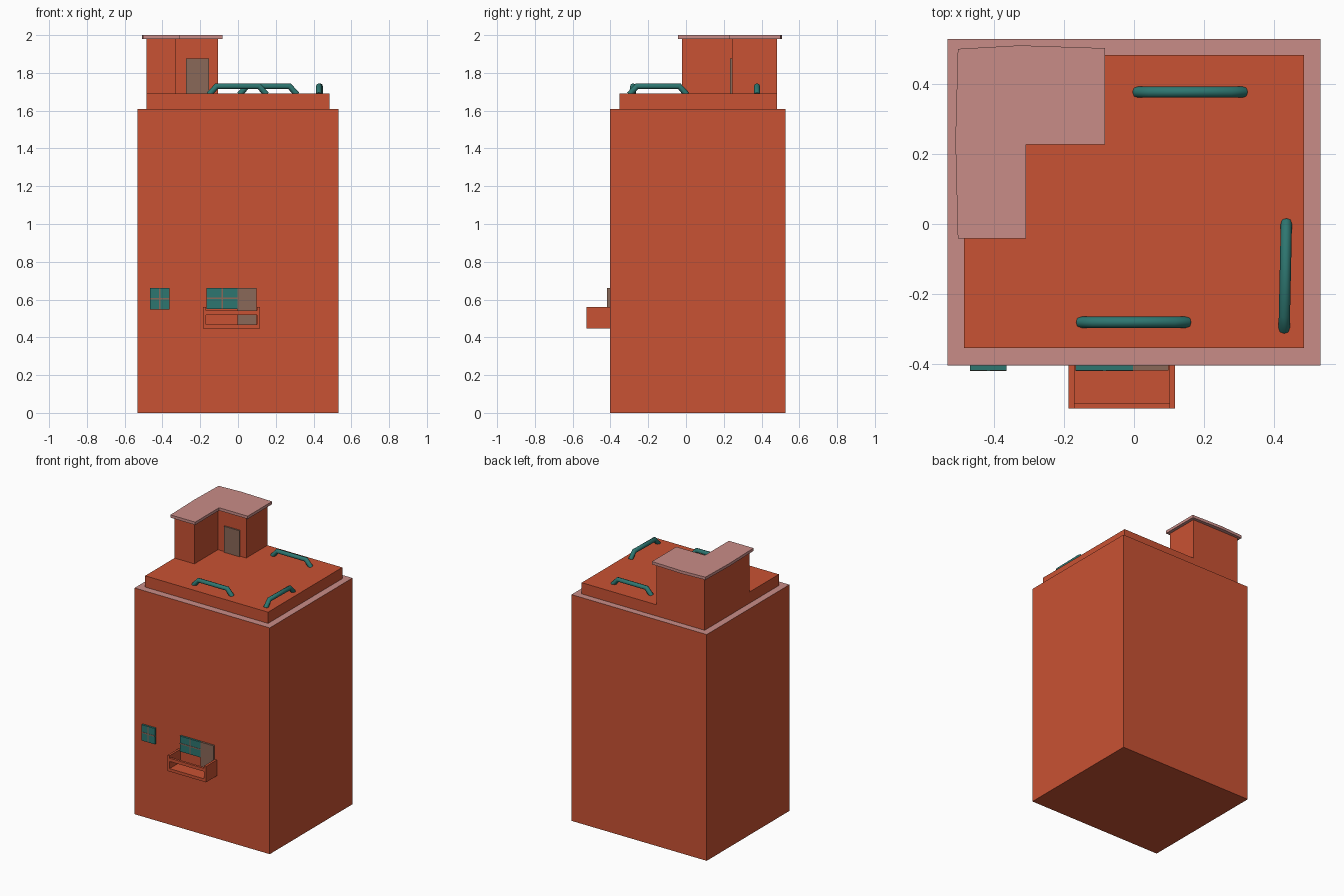
import bpy, bmesh, math
from mathutils import Vector

if "Cube" in bpy.data.objects:
    bpy.data.objects.remove(bpy.data.objects["Cube"])


def material(name, rgb):
    m = bpy.data.materials.new(name)
    m.diffuse_color = (*rgb, 1)
    m.use_nodes = True
    m.node_tree.nodes["Principled BSDF"].inputs["Base Color"].default_value = m.diffuse_color
    return m


BRICK = material("brick orange", (0.584, 0.084, 0.033))
PINK = material("roof pink", (0.584, 0.262, 0.242))
TEAL = material("teal", (0.027, 0.181, 0.162))
DOOR = material("door brown", (0.254, 0.138, 0.098))


def prism(name, outline, z0, z1, *mats):
    """Extrude a flat outline; a second material goes on the top face."""
    bm = bmesh.new()
    face = bm.faces.new([bm.verts.new((x, y, z0)) for x, y in outline])
    top = bmesh.ops.extrude_face_region(bm, geom=[face])["geom"]
    verts = [g for g in top if isinstance(g, bmesh.types.BMVert)]
    bmesh.ops.translate(bm, verts=verts, vec=(0, 0, z1 - z0))
    bmesh.ops.recalc_face_normals(bm, faces=bm.faces)
    for f in bm.faces:
        f.material_index = len(mats) - 1 if f.normal.z > 0.5 else 0
    mesh = bpy.data.meshes.new(name)
    bm.to_mesh(mesh)
    bm.free()
    for m in mats:
        mesh.materials.append(m)
    obj = bpy.data.objects.new(name, mesh)
    bpy.context.collection.objects.link(obj)
    return obj


def box(name, x, y, z, *mats):
    outline = [(x[0], y[0]), (x[1], y[0]), (x[1], y[1]), (x[0], y[1])]
    return prism(name, outline, z[0], z[1], *mats)


# Tower with pale ledge, and the raised roof deck
WALL = -0.403
box("tower", (-0.532, 0.532), (WALL, 0.527), (0, 1.61), BRICK, PINK)
box("roof_deck", (-0.484, 0.484), (-0.353, 0.481), (1.61, 1.69), BRICK)

# L-shaped stair house with overhanging roof and door
prism("stair_house", [(-0.484, -0.022), (-0.328, -0.022), (-0.328, 0.243),
                      (-0.105, 0.243), (-0.105, 0.481), (-0.484, 0.481)],
      1.69, 1.981, BRICK)
prism("stair_house_roof", [(-0.502, -0.042), (-0.308, -0.042), (-0.308, 0.227),
                           (-0.083, 0.227), (-0.083, 0.501), (-0.325, 0.509),
                           (-0.502, 0.499), (-0.509, 0.24)], 1.98, 2.0, PINK)
box("stair_house_door", (-0.275, -0.153), (0.233, 0.245), (1.69, 1.875), DOOR)


# Bent tube rails on the deck
def rail(name, x, y, angle):
    path = [(-0.152, 1.685), (-0.112, 1.73), (0.112, 1.73), (0.152, 1.685)]
    curve = bpy.data.curves.new(name, "CURVE")
    curve.dimensions = "3D"
    curve.bevel_depth = 0.016
    curve.bevel_resolution = 2
    curve.use_fill_caps = True
    spline = curve.splines.new("POLY")
    spline.points.add(len(path) - 1)
    a = Vector((math.cos(angle), math.sin(angle)))
    for p, (d, z) in zip(spline.points, path):
        p.co = (x + a.x * d, y + a.y * d, z, 1)
    temp = bpy.data.objects.new(name + "_path", curve)
    bpy.context.collection.objects.link(temp)
    mesh = bpy.data.meshes.new_from_object(
        temp.evaluated_get(bpy.context.evaluated_depsgraph_get()))
    bpy.data.objects.remove(temp)
    mesh.materials.clear()
    mesh.materials.append(TEAL)
    obj = bpy.data.objects.new(name, mesh)
    bpy.context.collection.objects.link(obj)
    bpy.ops.object.select_all(action="DESELECT")
    obj.select_set(True)
    bpy.context.view_layer.objects.active = obj
    bpy.ops.object.shade_smooth_by_angle(angle=math.radians(50))


rail("front_rail", -0.001, -0.28, 0)
rail("back_rail", 0.16, 0.376, 0)
rail("side_rail", 0.431, -0.148, math.radians(88.8))


# Windows: teal panes with a thin cross of bars
def window(name, x0, x1, z0, z1):
    box(name + "_pane", (x0, x1), (WALL - 0.014, WALL + 0.005), (z0, z1), TEAL)
    cx, cz, w = (x0 + x1) / 2, (z0 + z1) / 2 + 0.002, 0.004
    y = (WALL - 0.016, WALL - 0.01)
    box(name + "_upright_bar", (cx - w, cx + w), y, (z0, z1), DOOR)
    box(name + "_cross_bar", (x0, x1), y, (cz - w, cz + w), DOOR)


window("small_window", -0.467, -0.363, 0.547, 0.66)
window("balcony_window", -0.166, -0.003, 0.55, 0.66)
box("balcony_door", (-0.003, 0.099), (WALL - 0.014, WALL + 0.005), (0.465, 0.66), DOOR)

# Balcony: floor, two side walls, front rail above an opening
X0, X1, T, FRONT = -0.186, 0.117, 0.016, -0.526
BACK = WALL + 0.004
box("balcony_floor", (X0 + T, X1 - T), (FRONT, BACK), (0.447, 0.468), BRICK)
box("balcony_left_wall", (X0, X0 + T), (FRONT, BACK), (0.447, 0.56), BRICK)
box("balcony_right_wall", (X1 - T, X1), (FRONT, BACK), (0.447, 0.56), BRICK)
box("balcony_front_rail", (X0 + T, X1 - T), (FRONT, FRONT + T), (0.519, 0.56 - 0.018), BRICK)
